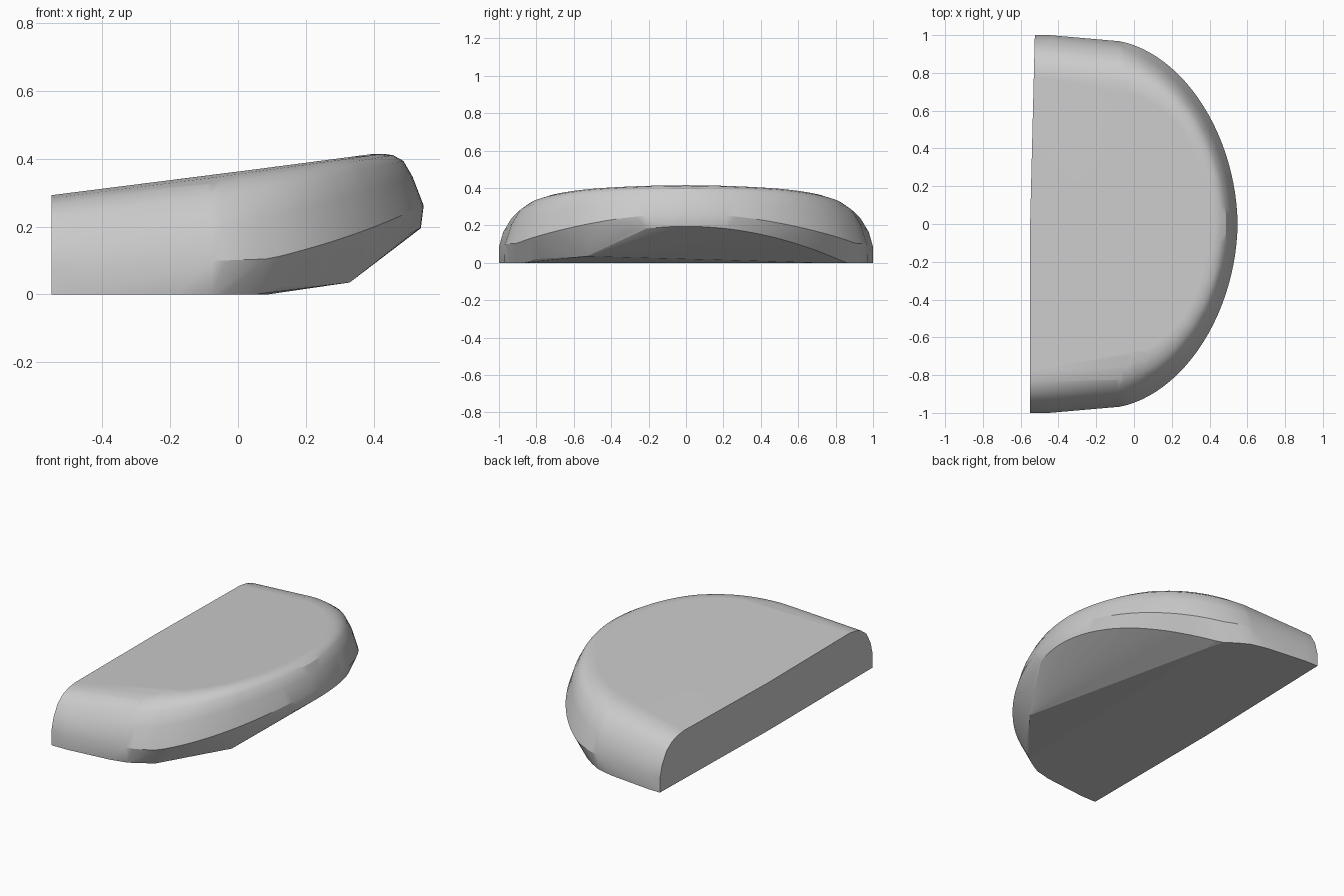
import bpy, bmesh, math
from mathutils import Vector

cube = bpy.data.objects.get("Cube")
if cube:
    bpy.data.objects.remove(cube, do_unlink=True)

gray = bpy.data.materials.new("plain_gray")
gray.use_nodes = True
gray.diffuse_color = (0.6, 0.6, 0.6, 1)
gray.node_tree.nodes["Principled BSDF"].inputs["Base Color"].default_value = (0.6, 0.6, 0.6, 1)

# Rim cross-sections as (inset, height fraction), at the straight back and at the nose
BACK = [(0.22, 1), (0.16, 0.97), (0.11, 0.91), (0.06, 0.78), (0.02, 0.54), (0, 0.28), (0, 0)]
NOSE = [(0.15, 1), (0.12, 0.985), (0.09, 0.95), (0.06, 0.86), (0.033, 0.65), (0, 0.28), (0.008, 0)]


def half_outline(steps=26):
    """Outer edge from the back corner round to the nose."""
    pts = [Vector((x, 1 - 0.1 * max(0, x + 0.45))) for x in (-0.53, -0.45, -0.36, -0.27, -0.18)]
    for i in range(2, steps + 1):
        a = math.pi / 2 * (1 - i / steps)
        pts.append(Vector((-0.15 + 0.698 * math.cos(a) ** 1.06, 0.975 * math.sin(a) ** 1.06)))
    return pts


def bump(x, low, high):
    """Smooth hump between two x positions."""
    t = min(1, max(0, (x - low) / (high - low)))
    return math.sin(math.pi * t)


def top_height(x):
    return 0.29 + 0.131 * (x + 0.55)


def rim_points():
    edge = half_outline()
    for i, p in enumerate(edge):
        a, b = edge[max(i - 1, 0)], edge[min(i + 1, len(edge) - 1)]
        t = (b - a).normalized()
        n = Vector((-t.y, t.x))
        if i == 0:
            n = Vector((0, 1))
        if i == len(edge) - 1:
            n = Vector((1, 0))
        shoulder = 1 + 0.4 * bump(p.x, -0.55, 0.4)
        tuck = 0.055 * bump(p.x, -0.15, 0.55)
        low = max(0, 0.195 * (1 - ((p.y - n.y * tuck) / 0.86) ** 2)) if p.x > 0 else 0
        w = (p.x + 0.55) / 1.1
        for (d0, h0), (d1, h1) in zip(BACK, NOSE):
            d, h = d0 + (d1 - d0) * w, h0 + (h1 - h0) * w
            q = p - n * (d * shoulder if h > 0 else d + tuck)
            z = low + (top_height(q.x) - low) * h
            for s in (1, -1):
                # The back face is very slightly skewed on one side
                x = -0.55 + (0.025 * max(0, s * q.y)) if i == 0 else q.x
                yield (x, s * q.y, z)


# Convex body: rim, back centre and the lower keel corner
bm = bmesh.new()
for co in rim_points():
    bm.verts.new(co)
for co in [(-0.55, 0, 0), (-0.55, 0, 0.29), (0.33, -0.53, 0.035), (0.09, 0.74, 0)]:
    bm.verts.new(co)
bmesh.ops.remove_doubles(bm, verts=bm.verts, dist=0.0005)
hull = bmesh.ops.convex_hull(bm, input=bm.verts)
loose = {g for g in hull["geom_interior"] + hull["geom_unused"] if isinstance(g, bmesh.types.BMVert)}
bmesh.ops.delete(bm, geom=list(loose), context="VERTS")
bmesh.ops.dissolve_limit(bm, angle_limit=math.radians(0.8), verts=bm.verts, edges=bm.edges)
bmesh.ops.recalc_face_normals(bm, faces=bm.faces)

mesh = bpy.data.meshes.new("half_round_body")
bm.to_mesh(mesh)
bm.free()
mesh.materials.append(gray)
body = bpy.data.objects.new("half_round_body", mesh)
bpy.context.collection.objects.link(body)

# Smooth rounded rim with crisp edges, and a faceted underside
bpy.context.view_layer.objects.active = body
body.select_set(True)
bpy.ops.object.shade_smooth_by_angle(angle=math.radians(30))
for face in mesh.polygons:
    if face.normal.z < -0.7:
        face.use_smooth = False
weighted = body.modifiers.new("even_shading", "WEIGHTED_NORMAL")
weighted.keep_sharp = True
